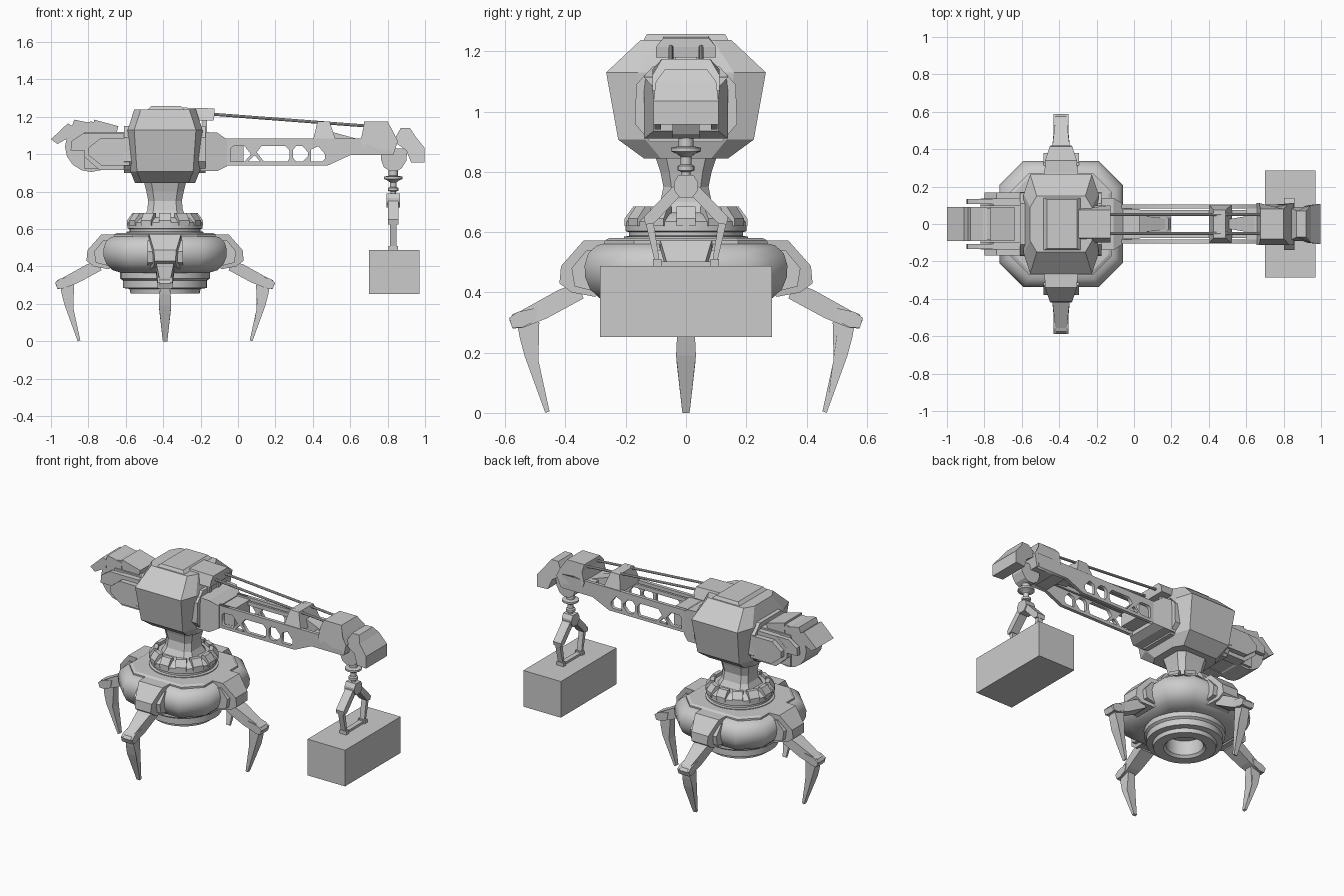
import bpy, bmesh, math
from math import pi, sin, cos
from mathutils import Matrix, Vector

cube = bpy.data.objects.get("Cube")
if cube:
    bpy.data.objects.remove(cube)

grey = bpy.data.materials.new("plain_grey")
grey.use_nodes = True
colour = (0.6, 0.6, 0.6, 1)
grey.diffuse_color = colour
grey.node_tree.nodes["Principled BSDF"].inputs["Base Color"].default_value = colour

T = Matrix.Translation
CX = -0.39                       # turret axis
HX = 0.83                        # hook axis
ALONG_X = Matrix.Rotation(pi / 2, 4, 'Z')


def finish(name, bm, place=Matrix(), smooth=0):
    bmesh.ops.transform(bm, matrix=place, verts=bm.verts)
    bmesh.ops.recalc_face_normals(bm, faces=bm.faces)
    mesh = bpy.data.meshes.new(name)
    bm.to_mesh(mesh)
    bm.free()
    ob = bpy.data.objects.new(name, mesh)
    bpy.context.collection.objects.link(ob)
    mesh.materials.append(grey)
    if smooth:
        bpy.ops.object.select_all(action='DESELECT')
        ob.select_set(True)
        bpy.context.view_layer.objects.active = ob
        bpy.ops.object.shade_smooth_by_angle(angle=math.radians(smooth))
    return ob


def skin(name, rings, place=Matrix(), smooth=0, caps=True, loop=False):
    """Bridge equal-sized rings of points."""
    bm = bmesh.new()
    vs = [[bm.verts.new(p) for p in r] for r in rings]
    n = len(vs[0])
    pairs = list(zip(vs, vs[1:])) + ([(vs[-1], vs[0])] if loop else [])
    for a, b in pairs:
        for i in range(n):
            j = (i + 1) % n
            bm.faces.new((a[i], a[j], b[j], b[i]))
    if caps and not loop:
        bm.faces.new(vs[0])
        bm.faces.new(vs[-1])
    return finish(name, bm, place, smooth)


def prism(name, pts, w, place=Matrix()):
    """Side profile in x and z, given half width in y (one, or one per point)."""
    ws = w if isinstance(w, (list, tuple)) else [w] * len(pts)
    return skin(name, [[(x, s * h, z) for (x, z), h in zip(pts, ws)] for s in (-1, 1)], place)


def box(name, x0, x1, hy, z0, z1, y=0):
    return prism(name, [(x0, z0), (x1, z0), (x1, z1), (x0, z1)], hy, T((0, y, 0)))


def chamfered(hx, hy, cx, cy, z):
    quarter = [(hx, hy - cy), (hx - cx, hy)]
    right = quarter + [(-x, y) for x, y in reversed(quarter)]
    return [(x, y, z) for x, y in right] + [(-x, -y, z) for x, y in right]


def lathe(name, prof, place, n=32, loop=False):
    rings = [[(r * cos(2 * pi * i / n), r * sin(2 * pi * i / n), z) for i in range(n)] for r, z in prof]
    return skin(name, rings, place, 30, loop=loop)


def rod(name, a, b, r, n=8):
    a, b = Vector(a), Vector(b)
    d = b - a
    place = T(a) @ d.to_track_quat('Z', 'Y').to_matrix().to_4x4()
    return lathe(name, [(r, 0), (r, d.length)], place, n)


turret = T((CX, 0, 0))

# base: bulging eight-sided hull, deck plate and rings underneath
bulge = [(.23, .365), (.28, .38), (.312, .41), (.328, .45), (.33, .49), (.318, .53), (.29, .556), (.25, .566)]
skin("base_hull", [chamfered(h, h * 1.02, h * .39, h * .39, z) for h, z in bulge], turret, 50)
skin("deck_plate", [chamfered(h, h, h * .36, h * .36, z) for h, z in [(.27, .55), (.27, .572), (.255, .58)]], turret)
lathe("lower_rings", [(.11, .38), (.24, .38), (.24, .335), (.225, .325), (.225, .285), (.19, .28),
                      (.185, .255), (.125, .255), (.11, .27)], turret, loop=True)

# turntable with clamp blocks
lathe("turntable", [(.205, .57), (.205, .585), (.19, .588), (.19, .6), (.2, .603), (.2, .635),
                    (.17, .66), (.15, .665)], turret)
for i in range(12):
    prism("turntable_block", [(.15, .62), (.204, .62), (.204, .645), (.175, .685), (.15, .685)],
          .032, turret @ Matrix.Rotation(i * pi / 6, 4, 'Z'))

# neck
neck = [(.115, .11, .66), (.095, .085, .7), (.09, .075, .75), (.1, .085, .8), (.115, .105, .86)]
skin("neck", [chamfered(a, b, a * .35, b * .35, z) for a, b, z in neck], turret)

# four legs
for k in range(4):
    at = turret @ Matrix.Rotation(k * pi / 2, 4, 'Z')
    prism("shoulder", [(.24, .572), (.34, .572), (.415, .487), (.42, .43), (.38, .4), (.3, .385), (.25, .45)],
          [.09, .085, .06, .055, .06, .08, .09], at)
    for s in (-1, 1):
        prism("shoulder_pad", [(.27, .54), (.33, .54), (.38, .48), (.37, .42), (.29, .4)], .02,
              at @ T((0, s * .075, 0)))
    prism("upper_leg", [(.34, .38), (.36, .43), (.42, .41), (.555, .335), (.575, .328), (.587, .31),
                        (.575, .28), (.54, .283), (.46, .315)],
          [.05, .05, .046, .03, .028, .028, .03, .033, .043], at)
    for s in (-1, 1):
        prism("knee_cheek", [(.49, .35), (.56, .335), (.587, .315), (.577, .283), (.545, .283), (.5, .305)],
              .007, at @ T((0, s * .034, 0)))
    prism("lower_leg", [(.487, .3), (.51, .315), (.56, .295), (.552, .25), (.536, .19), (.467, 0), (.453, .005), (.49, .175)],
          [.024, .024, .024, .03, .033, .012, .012, .032], at)

# cab
cab = [(.16, .14, .845), (.185, .225, .907), (.2, .265, 1.13), (.165, .15, 1.238)]
skin("cab", [chamfered(a, b, .035, b * .4, z) for a, b, z in cab], turret)
prism("cab_roof", [(-.5, 1.22), (-.465, 1.257), (-.305, 1.257), (-.27, 1.22)], [.15, .13, .13, .15])
prism("cable_housing", [(-.33, 1.18), (-.13, 1.18), (-.125, 1.215), (-.125, 1.245), (-.33, 1.25)],
      [.1, .1, .1, .075, .075])
for s in (-1, 1):
    box("cable_peg", -.19, -.165, .012, 1.12, 1.21, s * .045)

# collars where boom and counterweight meet the cab
collar = [(-.12, .9), (.12, .9), (.17, .96), (.165, 1.09), (.11, 1.15), (-.11, 1.15), (-.165, 1.09), (-.17, .96)]
prism("front_collar", collar, .04, T((-.215, 0, 0)) @ ALONG_X)
prism("rear_collar", collar, .04, T((-.57, 0, 0)) @ ALONG_X)
prism("boom_root", [(-.2, .91), (-.11, .91), (-.06, .935), (-.06, 1.08), (-.11, 1.115), (-.2, 1.12)],
      [.14, .14, .108, .108, .14, .14])
box("boom_root_core", -.1, .03, .08, .96, 1.075)

# boom side plates: filled outlines with openings
outline = [(-.08, .94), (.48, .94), (.6, .995), (.82, .995), (.82, 1.085), (-.08, 1.085)]
holes = [[(-.04, .96), (.035, .96), (.07, 1.0), (.035, 1.043), (-.025, 1.043), (-.04, 1.03)],
         [(.055, .96), (.12, .96), (.088, .995)],
         [(.1, 1.01), (.14, .96), (.265, .96), (.275, .98), (.275, 1.02), (.255, 1.043), (.125, 1.043)],
         [(.295, .98), (.31, .96), (.345, .96), (.375, .99), (.375, 1.01), (.345, 1.043), (.31, 1.043), (.295, 1.025)],
         [(.39, .96), (.45, .96), (.465, .975), (.465, 1.0), (.43, 1.043), (.39, 1.025)]]
for s in (-1, 1):
    curve = bpy.data.curves.new("plate_outline", 'CURVE')
    curve.dimensions = '2D'
    curve.fill_mode = 'BOTH'
    curve.extrude = .011
    for pts in [outline] + holes:
        sp = curve.splines.new('POLY')
        sp.points.add(len(pts) - 1)
        for p, (x, z) in zip(sp.points, pts):
            p.co = (x, z, 0, 1)
        sp.use_cyclic_u = True
    temp = bpy.data.objects.new("plate_outline", curve)
    bpy.context.collection.objects.link(temp)
    mesh = bpy.data.meshes.new_from_object(temp.evaluated_get(bpy.context.evaluated_depsgraph_get()))
    bpy.data.objects.remove(temp)
    bm = bmesh.new()
    bm.from_mesh(mesh)
    bmesh.ops.remove_doubles(bm, verts=bm.verts, dist=.0001)
    bpy.data.meshes.remove(mesh)
    finish("boom_side", bm, T((0, s * .094, 0)) @ Matrix.Rotation(pi / 2, 4, 'X'))
    box("boom_inner_rail", -.08, .66, .007, 1.045, 1.07, s * .067)
    rod("boom_cable", (-.15, s * .05, 1.215), (.7, s * .05, 1.15), .008)

# boom saddle, brace and head
prism("boom_saddle", [(.4, 1.07), (.425, 1.175), (.49, 1.175), (.525, 1.07)], [.105, .075, .075, .105])
prism("boom_brace", [(.5, 1.03), (.68, 1.03), (.68, 1.07), (.5, 1.12)], [.025, .055, .055, .025])
box("boom_end_core", .6, .82, .085, 1.0, 1.08)
prism("boom_head", [(.655, 1.07), (.67, 1.14), (.675, 1.175), (.8, 1.175), (.83, 1.12), (.855, 1.07),
                    (.83, .995), (.69, .995)],
      [.112, .112, .08, .08, .112, .112, .1, .1])
prism("boom_nose", [(.83, 1.07), (.87, 1.14), (.92, 1.14), (.945, 1.1), (.997, 1.035), (.997, .957), (.925, .957), (.9, 1.02)],
      [.09, .07, .07, .1, .108, .108, .1, .09])

# hook housing, swivel and wrist
hook = T((HX, 0, 0))
prism("hook_housing", [(-.065, 1.03), (.075, 1.03), (.07, .965), (.045, .925), (.02, .91), (-.02, .91), (-.05, .93), (-.065, .97)],
      .045, hook)
lathe("swivel", [(.025, .92), (.025, .885), (.05, .88), (.05, .868), (.03, .86), (.018, .85), (.018, .825),
                 (.028, .82), (.028, .805), (.015, .8), (.015, .76)], hook, 16)
prism("wrist", [(-.025, .79), (-.04, .765), (-.04, .74), (-.022, .715), (.022, .715), (.04, .74), (.04, .765), (.025, .79)],
      .035, hook @ ALONG_X)

# gripper: two jointed claws and a holding bar
for s in (-1, 1):
    side = hook @ Matrix.Diagonal((1, s, 1, 1)) @ ALONG_X
    prism("claw_upper", [(.015, .755), (.045, .75), (.14, .65), (.135, .625), (.105, .63), (.02, .72)], .028, side)
    prism("claw_lower", [(.11, .645), (.138, .645), (.115, .55), (.1, .487), (.085, .487), (.095, .55)], .017, side)
    box("claw_pad", HX - .025, HX + .025, .014, .486, .51, s * .095)
box("holding_bar", HX - .016, HX + .016, .1, .486, .502)

# hanging crate
box("crate", .7, .97, .286, .252, .487)

# counterweight: core, drum, side plates and fan of top plates
box("weight_core", -.82, -.55, .1, .92, 1.12)
drum = [(-.785 + .14 * cos(i * pi / 8), 1.04 + .135 * sin(i * pi / 8)) for i in range(16)]
prism("weight_drum", drum, .085)
for s in (-1, 1):
    prism("drum_strap", [(-.895, 1.02), (-.89, 1.07), (-.83, 1.11), (-.6, 1.11), (-.6, 1.07), (-.8, 1.02)],
          .014, T((0, s * .12, 0)))
    prism("weight_side", [(-.82, .985), (-.82, 1.045), (-.75, 1.11), (-.58, 1.11), (-.58, .915), (-.74, .915)],
          .035, T((0, s * .1, 0)))
    prism("weight_panel", [(-.8, .995), (-.8, 1.035), (-.735, 1.085), (-.58, 1.085), (-.58, .94), (-.73, .94)],
          .02, T((0, s * .148, 0)))
fan = [[(-1, 1.08), (-.91, 1.165), (-.885, 1.15), (-.885, 1.1), (-.965, 1.055)],
       [(-.9, 1.12), (-.875, 1.185), (-.77, 1.163), (-.78, 1.1)],
       [(-.77, 1.185), (-.64, 1.15), (-.65, 1.11), (-.77, 1.1)]]
for pts in fan:
    prism("top_weight", pts, .09)
